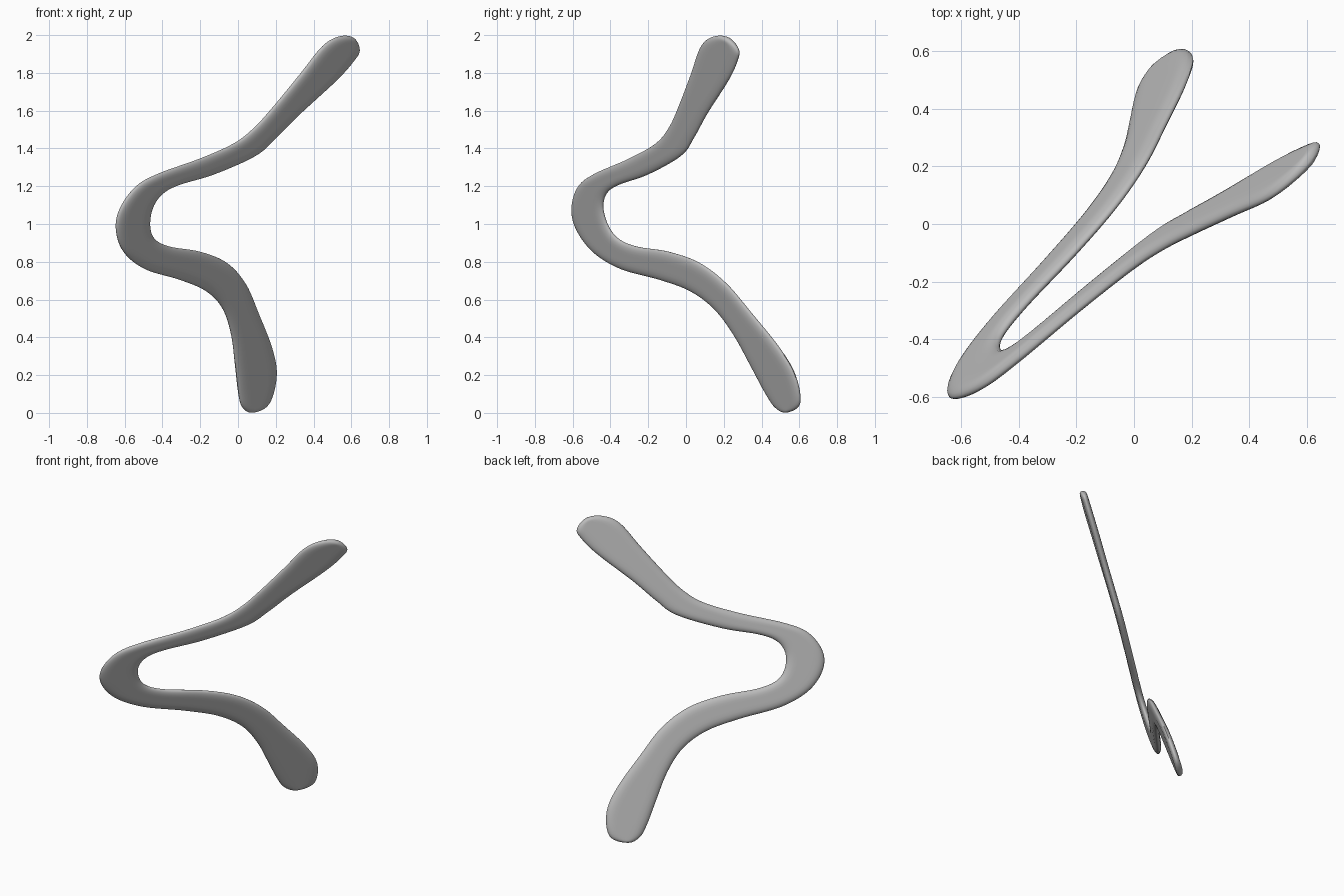
import bpy
import bmesh
import math
from mathutils import Vector

cube = bpy.data.objects.get("Cube")
if cube:
    bpy.data.objects.remove(cube, do_unlink=True)

FRONT_DEPTH = 0.017   # bulge of the flatter face
BACK_DEPTH = 0.025    # bulge of the domed face
EDGE = 0.055          # width of the rounded border
STEPS = 6             # rings between two stations
ACROSS = 14           # faces across the blade


def grey_material():
    mat = bpy.data.materials.new("plain grey")
    mat.use_nodes = True
    colour = (0.5, 0.5, 0.5, 1)
    mat.diffuse_color = colour
    mat.node_tree.nodes["Principled BSDF"].inputs["Base Color"].default_value = colour
    return mat


def smooth_point(a, b, c, d, t):
    """Catmull-Rom interpolation between b and c."""
    return 0.5 * (2 * b + (c - a) * t + (2 * a - 5 * b + 4 * c - d) * t * t
                  + (3 * b - a - 3 * c + d) * t ** 3)


# The blade lies in one tilted plane, so x and z give y
NORMAL = Vector((-0.67, 0.685, 0.29)).normalized()


def on_plane(x, z):
    return Vector((x, 0.53 + 0.978 * (x - 0.07) - 0.424 * z, z))


# Stations along the blade: outer edge x, z, then inner edge x, z
TOP_TIP = (0.613, 1.985)
LOW_TIP = (0.075, 0.002)
STATIONS = [
    (0.54, 1.992, 0.643, 1.92),
    (0.45, 1.94, 0.61, 1.86),
    (0.33, 1.79, 0.52, 1.76),
    (0.19, 1.62, 0.33, 1.585),
    (0.09, 1.51, 0.2, 1.455),
    (-0.02, 1.425, 0.09, 1.36),
    (-0.2, 1.345, -0.13, 1.262),
    (-0.42, 1.265, -0.31, 1.208),
    (-0.54, 1.195, -0.4, 1.16),
    (-0.625, 1.075, -0.452, 1.085),
    (-0.643, 0.96, -0.466, 0.99),
    (-0.6, 0.845, -0.44, 0.92),
    (-0.49, 0.76, -0.36, 0.88),
    (-0.31, 0.705, -0.2, 0.853),
    (-0.17, 0.645, -0.06, 0.795),
    (-0.08, 0.55, 0.04, 0.685),
    (-0.034, 0.413, 0.11, 0.525),
    (-0.013, 0.25, 0.18, 0.345),
    (0.003, 0.11, 0.204, 0.2),
    (0.024, 0.03, 0.165, 0.05),
]
outer = [on_plane(s[0], s[1]) for s in STATIONS]
inner = [on_plane(s[2], s[3]) for s in STATIONS]
top_tip, low_tip = on_plane(*TOP_TIP), on_plane(*LOW_TIP)


def rail(side, other):
    """Smooth edge from tip to tip, rounding over into the other edge."""
    pts = [other[0], top_tip, *side, low_tip, other[-1]]
    path = [smooth_point(*pts[i:i + 4], k / STEPS)
            for i in range(len(pts) - 3) for k in range(STEPS)]
    return path + [low_tip]


def rounding(distance):
    """Quarter-round border, flat further in."""
    d = min(distance / EDGE, 1)
    return math.sqrt(max(0, 1 - (1 - d) ** 2))


# Loft closed cross-sections along the two edges
bm = bmesh.new()
rings = []
for o, i in list(zip(rail(outer, inner), rail(inner, outer)))[1:-1]:
    width = (i - o).length
    scale = min(1, width / (2 * EDGE)) ** 0.5
    ring = []
    for depth, order in ((BACK_DEPTH, range(ACROSS)),
                         (-FRONT_DEPTH, range(ACROSS, 0, -1))):
        for k in order:
            f = 0.5 - 0.5 * math.cos(math.pi * k / ACROSS)
            height = depth * scale * rounding(width * min(f, 1 - f))
            ring.append(bm.verts.new(o.lerp(i, f) + NORMAL * height))
    rings.append(ring)

count = 2 * ACROSS
for a, b in zip(rings, rings[1:]):
    for k in range(count):
        n = (k + 1) % count
        bm.faces.new((a[k], a[n], b[n], b[k]))

# Close both tips with fans
for ring, tip in ((rings[0], top_tip), (rings[-1], low_tip)):
    centre = bm.verts.new(tip)
    for k in range(count):
        bm.faces.new((ring[k], ring[(k + 1) % count], centre))
bmesh.ops.recalc_face_normals(bm, faces=bm.faces)

mesh = bpy.data.meshes.new("curved_blade")
bm.to_mesh(mesh)
bm.free()
mesh.materials.append(grey_material())
blade = bpy.data.objects.new("curved_blade", mesh)
bpy.context.collection.objects.link(blade)
bpy.context.view_layer.objects.active = blade
blade.select_set(True)
bpy.ops.object.shade_smooth_by_angle(angle=math.radians(50))
